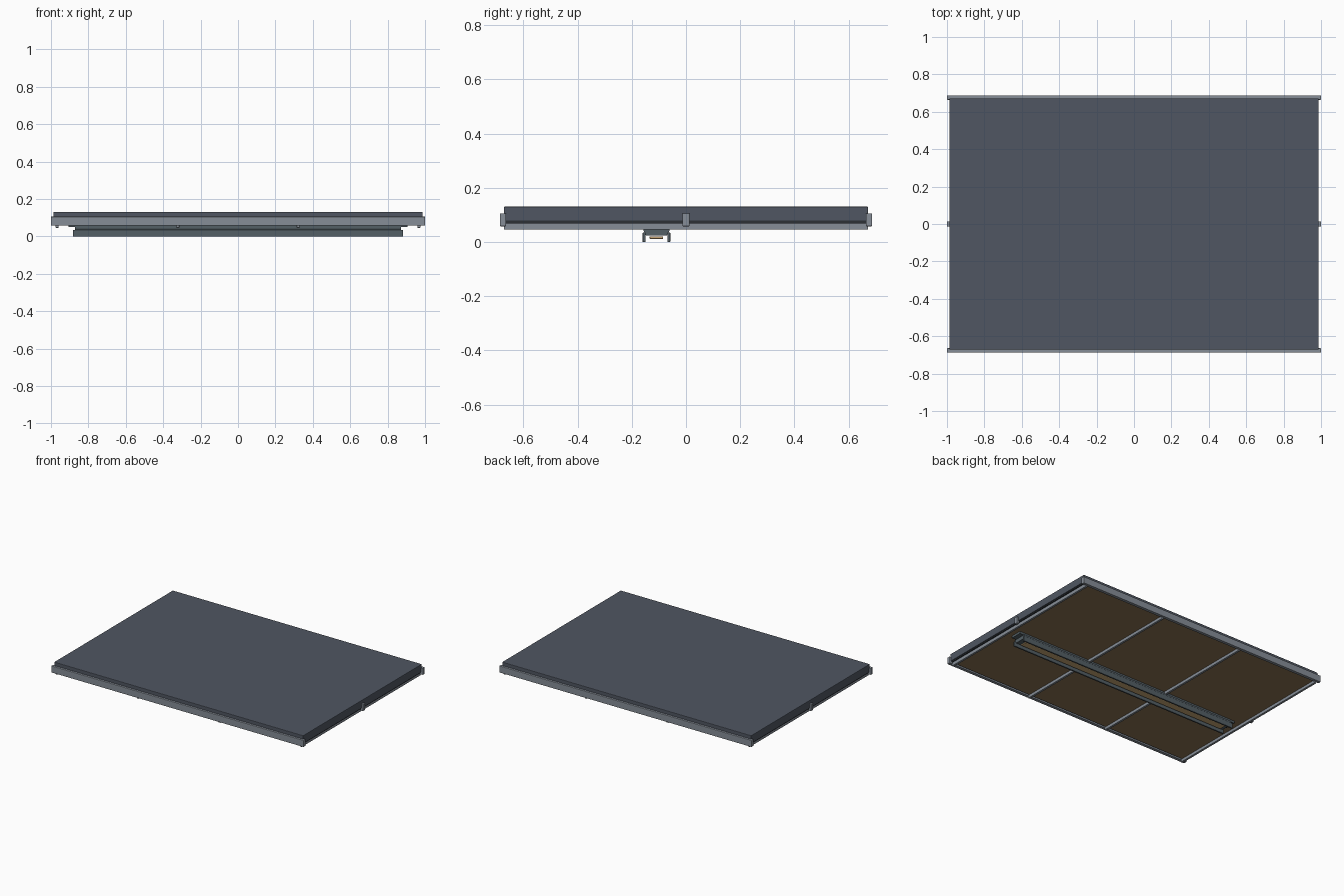
import bpy, bmesh

if "Cube" in bpy.data.objects:
    bpy.data.objects.remove(bpy.data.objects["Cube"])


def material(name, rgb):
    m = bpy.data.materials.new(name)
    m.diffuse_color = (*rgb, 1)
    m.use_nodes = True
    m.node_tree.nodes["Principled BSDF"].inputs["Base Color"].default_value = m.diffuse_color
    return m


SLATE = material("slate panel", (0.080, 0.094, 0.122))
STEEL = material("light steel", (0.24, 0.27, 0.31))
DARK = material("dark channel", (0.088, 0.115, 0.132))
BLACK = material("black gasket", (0.025, 0.03, 0.036))
BROWN = material("brown backing", (0.26, 0.17, 0.085))
AMBER = material("tan strip", (0.58, 0.39, 0.18))


def finish(bm, name, mat, bevel):
    bmesh.ops.recalc_face_normals(bm, faces=bm.faces[:])
    me = bpy.data.meshes.new(name)
    bm.to_mesh(me)
    bm.free()
    me.materials.append(mat)
    ob = bpy.data.objects.new(name, me)
    bpy.context.collection.objects.link(ob)
    if bevel:
        b = ob.modifiers.new("bevel", 'BEVEL')
        b.width = bevel
        b.segments = 2
    return ob


def box(name, mat, x, y, z, bevel=0.0):
    """Box from (min, max) pairs on each axis."""
    bm = bmesh.new()
    bmesh.ops.create_cube(bm, size=1)
    for v in bm.verts:
        for i, (lo, hi) in enumerate((x, y, z)):
            v.co[i] = hi if v.co[i] > 0 else lo
    return finish(bm, name, mat, bevel)


def extrude_x(name, mat, profile, x0, x1):
    """Extrude a closed y-z profile along x."""
    bm = bmesh.new()
    face = bm.faces.new([bm.verts.new((x0, y, z)) for y, z in profile])
    new = bmesh.ops.extrude_face_region(bm, geom=[face])["geom"]
    for v in new:
        if isinstance(v, bmesh.types.BMVert):
            v.co.x = x1
    return finish(bm, name, mat, 0)


# Main slab, the dark gasket below its edge, and the brown underside
box("top_panel", SLATE, (-0.987, 0.987), (-0.672, 0.672), (0.077, 0.131), 0.004)
box("edge_gasket", BLACK, (-0.982, 0.982), (-0.667, 0.667), (0.069, 0.078))
box("underside_backing", BROWN, (-0.972, 0.972), (-0.656, 0.656), (0.066, 0.074))

# Long edge rails, and end clips at mid depth
for s, side in ((-1, "front"), (1, "back")):
    ys = sorted((s * 0.664, s * 0.687))
    box(side + "_rail", STEEL, (-1, 1), ys, (0.058, 0.106), 0.003)
for s, side in ((-1, "left"), (1, "right")):
    box(side + "_clip", STEEL, sorted((s * 0.98, s * 1.0)), (-0.013, 0.013),
        (0.058, 0.106), 0.003)

# Cross ribs beneath the panel
for i, x in enumerate((-0.967, -0.322, 0.322, 0.967)):
    box("cross_rib_%d" % (i + 1), STEEL, (x - 0.008, x + 0.008),
        (-0.672, 0.672), (0.046, 0.071), 0.002)

# Channel under the panel: mounting plate, tapered body, two side rails, inner strip
CY = -0.109
box("channel_mount", DARK, (-0.905, 0.905), (CY - 0.04, CY + 0.04), (0.05, 0.068))
extrude_x("channel_body", DARK,
          [(CY - 0.048, 0.05), (CY - 0.048, 0.042), (CY - 0.038, 0.024),
           (CY + 0.038, 0.024), (CY + 0.048, 0.042), (CY + 0.048, 0.05)], -0.872, 0.872)
for s, side in ((-1, "front"), (1, "back")):
    ys = sorted((CY + s * 0.04, CY + s * 0.051))
    box("channel_%s_side" % side, DARK, (-0.882, 0.882), ys, (0, 0.035), 0.002)
box("channel_strip", AMBER, (-0.84, 0.84), (CY - 0.025, CY + 0.025), (0.012, 0.02), 0.001)
